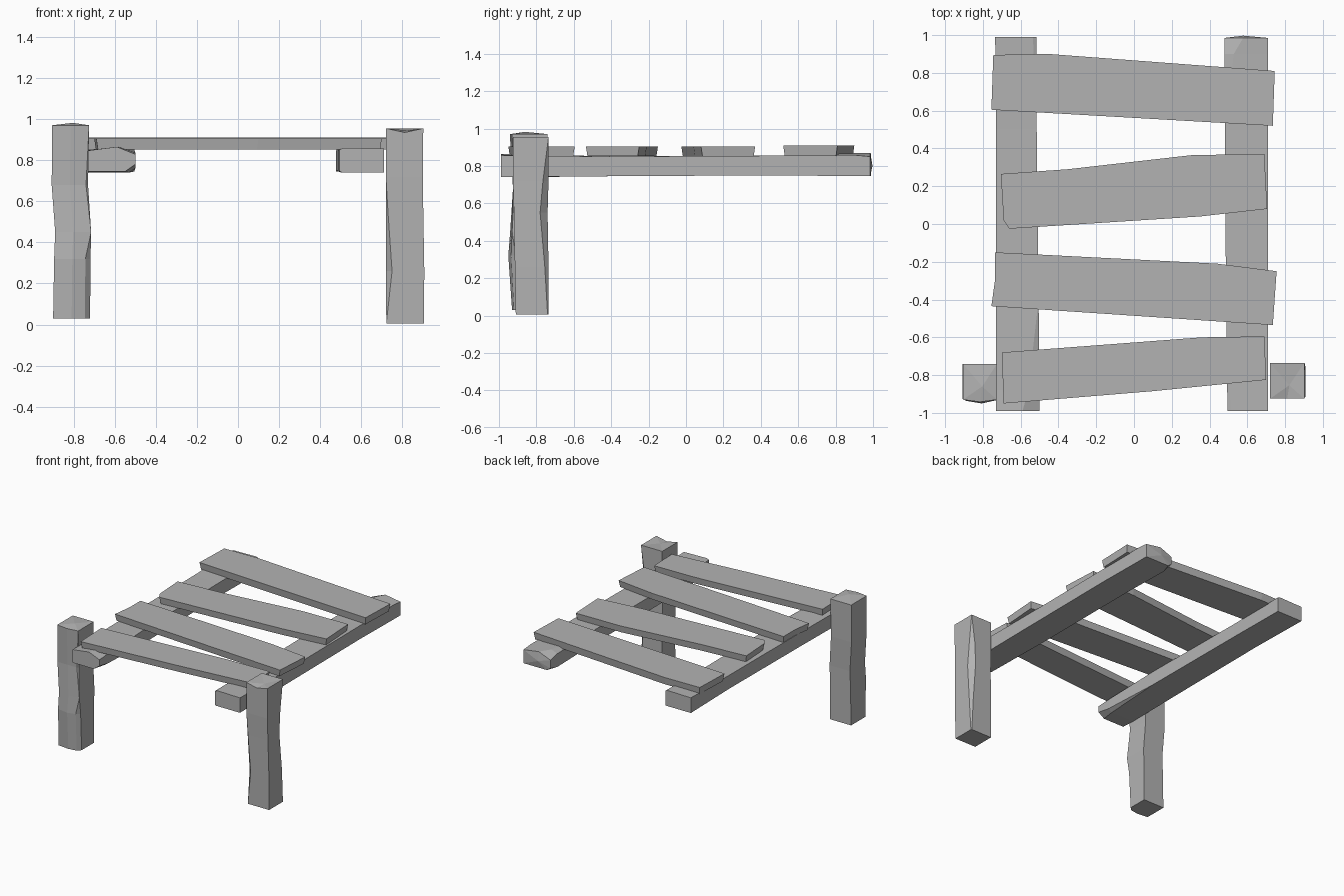
import bpy
import bmesh
from mathutils import Vector

cube = bpy.data.objects.get("Cube")
if cube:
    bpy.data.objects.remove(cube, do_unlink=True)

# One weathered wood grey for every part
wood = bpy.data.materials.new("weathered_grey")
wood.use_nodes = True
GREY = (0.45, 0.45, 0.45, 1)
wood.diffuse_color = GREY
wood.node_tree.nodes["Principled BSDF"].inputs["Base Color"].default_value = GREY


def loft(name, rings, peaks=(0, 0)):
    """Skin matching rings; each end is a fan whose centre is pushed outward."""
    bm = bmesh.new()
    rows = [[bm.verts.new(p) for p in ring] for ring in rings]
    n = len(rows[0])
    for a, b in zip(rows, rows[1:]):
        for i in range(n):
            j = (i + 1) % n
            bm.faces.new((a[i], a[j], b[j], b[i]))
    mids = [sum((v.co for v in row), Vector()) / n for row in (rows[0], rows[-1])]
    axis = (mids[1] - mids[0]).normalized()
    for row, mid, push in ((rows[0], mids[0], -peaks[0]), (rows[-1], mids[1], peaks[1])):
        hub = bm.verts.new(mid + axis * push)
        for i in range(n):
            bm.faces.new((row[i], row[(i + 1) % n], hub))
    bmesh.ops.remove_doubles(bm, verts=bm.verts, dist=0.0005)
    bmesh.ops.recalc_face_normals(bm, faces=bm.faces)
    mesh = bpy.data.meshes.new(name)
    bm.to_mesh(mesh)
    bm.free()
    mesh.materials.append(wood)
    obj = bpy.data.objects.new(name, mesh)
    bpy.context.collection.objects.link(obj)
    return obj


def post_ring(z, x0, x1, y0, y1, fr=0.0, br=0.0, fl=0.0, bulge=0.0, notch=0.0):
    """Square section with chamfered corners and a movable front midpoint."""
    return [(x0, y0 + fl, z), (x0 + fl, y0, z),
            ((x0 + x1) / 2, y0 - bulge, z - notch),
            (x1 - fr, y0, z), (x1, y0 + fr, z),
            (x1, y1 - br, z), (x1 - br, y1, z), (x0, y1, z)]


def beam_ring(y, x0, x1, z0, z1, top=0.0, low=0.0):
    """Beam section; top and low chamfer the edges facing the middle."""
    s = 1 if x0 < 0 else -1
    inner, outer = (x1, x0) if x0 < 0 else (x0, x1)
    return [(outer, y, z0), (inner - s * low, y, z0), (inner, y, z0 + low * 0.7),
            (inner, y, z1 - top * 0.4), (inner - s * top, y, z1), (outer, y, z1 - top * 0.2)]


def plank(name, outline, bottom=0.853, top=0.905, inset=0.008):
    """Flat board from a plan outline, with a slightly smaller underside."""
    cx = sum(p[0] for p in outline) / len(outline)
    cy = sum(p[1] for p in outline) / len(outline)
    under = [(x - inset * (1 if x > cx else -1), y - inset * (1 if y > cy else -1), bottom)
             for x, y in outline]
    return loft(name, [under, [(x, y, top) for x, y in outline]])


# Two hewn front posts
loft("right_post", [
    post_ring(0.03, -0.90, -0.72, -0.92, -0.745, fr=0.025, bulge=0.01),
    post_ring(0.32, -0.895, -0.718, -0.935, -0.745, fr=0.025, bulge=0.015),
    post_ring(0.45, -0.89, -0.715, -0.93, -0.745, bulge=0.01),
    post_ring(0.68, -0.907, -0.73, -0.925, -0.74, fr=0.01),
    post_ring(0.97, -0.905, -0.725, -0.93, -0.74, bulge=0.012),
], peaks=(0, 0.012))
loft("left_post", [
    post_ring(0.005, 0.722, 0.905, -0.91, -0.735, br=0.005),
    post_ring(0.26, 0.72, 0.907, -0.915, -0.735, br=0.02, fl=0.03),
    post_ring(0.55, 0.72, 0.902, -0.92, -0.74, br=0.04, fl=0.01),
    post_ring(0.72, 0.72, 0.90, -0.925, -0.735, br=0.03),
    post_ring(0.955, 0.72, 0.902, -0.925, -0.735, notch=0.02),
], peaks=(0, -0.008))

# Two long side beams
loft("right_beam", [
    beam_ring(-0.99, -0.73, -0.50, 0.745, 0.865, top=0.09, low=0.05),
    beam_ring(-0.88, -0.73, -0.50, 0.74, 0.86, top=0.06, low=0.03),
    beam_ring(-0.4, -0.73, -0.505, 0.745, 0.852),
    beam_ring(0.5, -0.73, -0.515, 0.75, 0.855),
    beam_ring(0.99, -0.735, -0.515, 0.745, 0.867, top=0.02),
])
loft("left_beam", [
    beam_ring(-0.99, 0.495, 0.71, 0.74, 0.86, top=0.02, low=0.01),
    beam_ring(-0.4, 0.487, 0.71, 0.745, 0.85),
    beam_ring(0.5, 0.482, 0.71, 0.75, 0.855),
    beam_ring(0.9, 0.478, 0.71, 0.745, 0.868, top=0.05),
    beam_ring(0.985, 0.478, 0.71, 0.745, 0.87, top=0.1, low=0.03),
], peaks=(0, 0.012))

# Four crooked planks, from front to back
plank("front_plank", [(-0.69, -0.95), (0.1, -0.885), (0.70, -0.825), (0.69, -0.595),
                      (0.36, -0.60), (-0.70, -0.68)])
plank("second_plank", [(-0.755, -0.435), (0.735, -0.535), (0.755, -0.25),
                       (0.44, -0.21), (-0.735, -0.15), (-0.735, -0.29)])
plank("third_plank", [(-0.66, -0.025), (0.35, 0.04), (0.705, 0.08), (0.69, 0.37),
                      (0.31, 0.365), (-0.35, 0.29), (-0.705, 0.265), (-0.69, 0.02)])
plank("back_plank", [(-0.755, 0.605), (0.735, 0.52), (0.745, 0.81),
                     (-0.45, 0.90), (-0.745, 0.895)], top=0.91)
